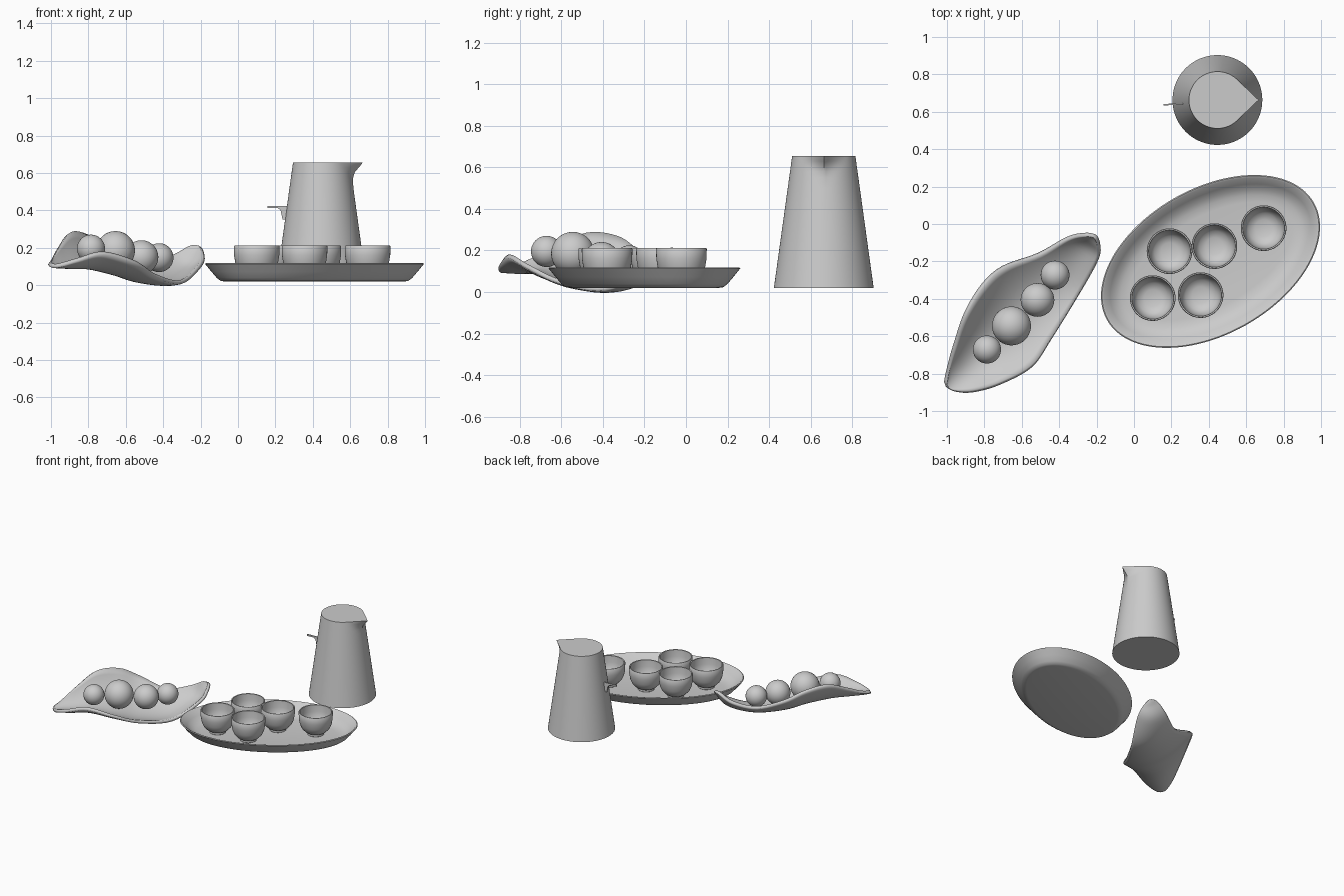
import bpy, bmesh, math
from mathutils import Vector

if "Cube" in bpy.data.objects:
    bpy.data.objects.remove(bpy.data.objects["Cube"])


def finish(name, bm, angle=40):
    bmesh.ops.recalc_face_normals(bm, faces=bm.faces)
    me = bpy.data.meshes.new(name)
    bm.to_mesh(me)
    bm.free()
    ob = bpy.data.objects.new(name, me)
    bpy.context.collection.objects.link(ob)
    bpy.ops.object.select_all(action='DESELECT')
    ob.select_set(True)
    bpy.context.view_layer.objects.active = ob
    bpy.ops.object.shade_smooth_by_angle(angle=math.radians(angle))
    return ob


def loft(name, rings, angle=40):
    """Skin closed rings of points and cap both ends."""
    bm = bmesh.new()
    loops = [[bm.verts.new(p) for p in r] for r in rings]
    for a, b in zip(loops, loops[1:]):
        n = len(a)
        for i in range(n):
            j = (i + 1) % n
            bm.faces.new((a[i], a[j], b[j], b[i]))
    bm.faces.new(loops[0])
    bm.faces.new(loops[-1])
    return finish(name, bm, angle)


def ellipse(cx, cy, rx, ry, z, rot=0.0, n=64):
    out = []
    for i in range(n):
        t = math.tau * i / n
        x, y = rx * math.cos(t), ry * math.sin(t)
        out.append((cx + x * math.cos(rot) - y * math.sin(rot),
                    cy + x * math.sin(rot) + y * math.cos(rot), z))
    return out


def spline(pts, t):
    """Catmull-Rom through pts, t in 0..1."""
    s = t * (len(pts) - 1)
    i = min(int(s), len(pts) - 2)
    f = s - i
    p = [Vector(pts[max(0, min(len(pts) - 1, i + k))]) for k in (-1, 0, 1, 2)]
    return 0.5 * (2 * p[1] + (p[2] - p[0]) * f
                  + (2 * p[0] - 5 * p[1] + 4 * p[2] - p[3]) * f ** 2
                  + (3 * p[1] - p[0] - 3 * p[2] + p[3]) * f ** 3)


# oval tray: profile as (inset from rim, height)
tray = [(.105, .02), (.085, .023), (.065, .038), (.035, .072), (.006, .107), (0, .114),
        (.006, .118), (.016, .114), (.05, .076), (.08, .053), (.11, .04), (.15, .035)]
loft("tray", [ellipse(.409, -.2, .636 - d, .39 - d, z, math.radians(29.6), 96)
              for d, z in tray])

# cups on the tray
cup = [(.055, .033), (.06, .038), (.058, .05), (.078, .062), (.1, .086), (.114, .118),
       (.121, .16), (.122, .207), (.119, .211), (.112, .21), (.109, .16), (.1, .115),
       (.08, .085), (.045, .07)]
for i, (x, y) in enumerate([(.19, -.145), (.43, -.118), (.693, -.022),
                            (.1, -.396), (.356, -.38)]):
    loft(f"cup_{i + 1}", [ellipse(x, y, r, r, z, n=48) for r, z in cup])

# jug: tapered body with a teardrop spout pulled out at the top
JX, JY = .446, .663


def jug_ring(z, pull):
    r = .24 - (z - .02) / .635 * .088
    alpha = math.acos(r / (r + pull))
    pts = []
    for i in range(96):
        a = math.tau * i / 96
        off = min(a, math.tau - a)
        rho = r / math.cos(alpha - off) if off < alpha else r
        pts.append((JX + rho * math.cos(a), JY + rho * math.sin(a), z))
    return pts


loft("jug", [jug_ring(z, p) for z, p in
             [(.02, 0), (.3, 0), (.5, 0), (.55, .002), (.58, .008), (.605, .02),
              (.63, .045), (.648, .063), (.655, .068)]])

# thin jug handle
outline = [(.158, .424), (.28, .424), (.28, .352), (.238, .352), (.228, .4),
           (.213, .412), (.158, .412)]
loft("jug_handle", [[(x, .637 + (x - .158) * .07 + o, z) for x, z in outline]
                    for o in (-.004, .004)], 30)

# curved fruit dish: back edge, front edge and spine heights from tip to tip
back = [(-1, -.86, .12), (-.985, -.77, .15), (-.95, -.65, .21), (-.89, -.48, .285),
        (-.80, -.33, .27), (-.693, -.235, .205), (-.505, -.166, .13),
        (-.356, -.086, .16), (-.26, -.066, .21), (-.212, -.075, .213)]
front = [(-1, -.86, .12), (-.965, -.89, .115), (-.86, -.888, .145), (-.72, -.845, .18),
         (-.548, -.754, .13), (-.441, -.604, .06), (-.307, -.39, .028),
         (-.206, -.198, .12), (-.195, -.12, .18), (-.212, -.075, .213)]
spine = [(h, 0, 0) for h in (.12, .117, .112, .11, .08, .048, .037, .1, .18, .213)]
bm = bmesh.new()
NU, NV = 54, 16
grid = []
for i in range(NU + 1):
    t = i / NU
    l, r, m = spline(back, t), spline(front, t), spline(spine, t).x
    row = []
    for j in range(NV + 1):
        v = 2 * j / NV - 1
        p = l.lerp(r, j / NV)
        p.z = m + (r.z - l.z) / 2 * v + ((r.z + l.z) / 2 - m) * v * v
        row.append(bm.verts.new(p))
    grid.append(row)
for a, b in zip(grid, grid[1:]):
    for j in range(NV):
        bm.faces.new((a[j], a[j + 1], b[j + 1], b[j]))
bmesh.ops.remove_doubles(bm, verts=bm.verts, dist=1e-4)
bmesh.ops.recalc_face_normals(bm, faces=bm.faces)
if sum(f.normal.z for f in bm.faces) < 0:
    bmesh.ops.reverse_faces(bm, faces=bm.faces)
me_up = finish("fruit_dish", bm, 50)
flip = sum(p.normal.z for p in me_up.data.polygons) < 0
solid = me_up.modifiers.new("thickness", 'SOLIDIFY')
solid.thickness = .022
solid.offset = 1 if flip else -1

# round fruit in a row
for i, (x, y, z, r) in enumerate([(-.422, -.273, .147, .077), (-.516, -.406, .15, .09),
                                  (-.655, -.545, .185, .104), (-.786, -.671, .195, .075)]):
    bm = bmesh.new()
    bmesh.ops.create_uvsphere(bm, u_segments=40, v_segments=24, radius=r)
    bmesh.ops.translate(bm, verts=bm.verts, vec=(x, y, z))
    finish(f"fruit_{i + 1}", bm)
